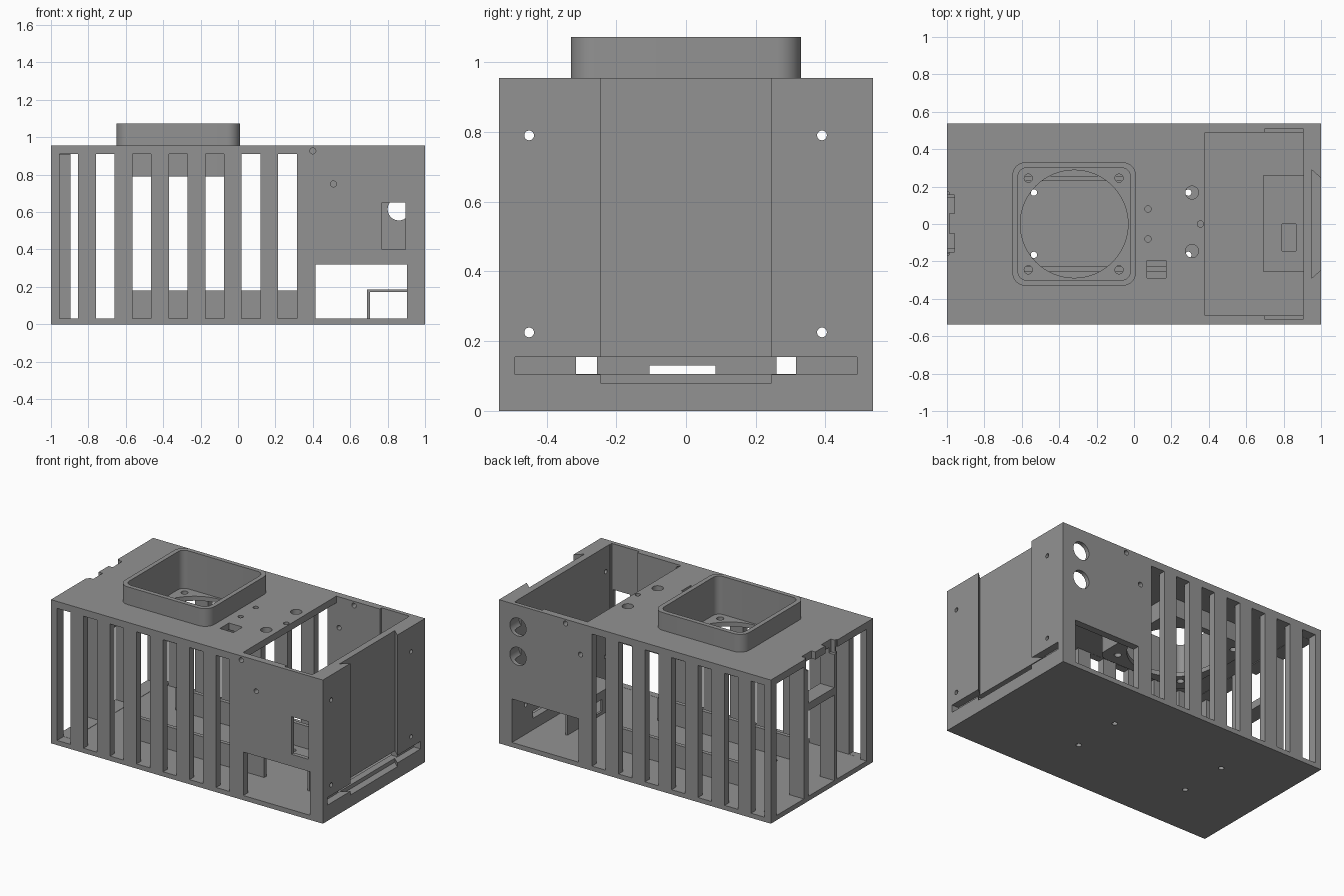
import bpy, bmesh, math
from mathutils import Matrix, Vector

if "Cube" in bpy.data.objects:
    bpy.data.objects.remove(bpy.data.objects["Cube"])

grey = bpy.data.materials.new("plain_grey")
grey.diffuse_color = (0.29, 0.29, 0.29, 1)
grey.use_nodes = True
grey.node_tree.nodes["Principled BSDF"].inputs["Base Color"].default_value = grey.diffuse_color


def finish(name, bm):
    bmesh.ops.recalc_face_normals(bm, faces=bm.faces)
    me = bpy.data.meshes.new(name)
    bm.to_mesh(me)
    bm.free()
    me.materials.append(grey)
    ob = bpy.data.objects.new(name, me)
    bpy.context.collection.objects.link(ob)
    return ob


def prism(name, pts, z0, z1):
    """Extrude a flat outline upward from z0 to z1."""
    bm = bmesh.new()
    f = bm.faces.new([bm.verts.new((x, y, z0)) for x, y in pts])
    r = bmesh.ops.extrude_face_region(bm, geom=[f])
    bmesh.ops.translate(bm, vec=(0, 0, z1 - z0),
                        verts=[v for v in r["geom"] if isinstance(v, bmesh.types.BMVert)])
    return finish(name, bm)


def box(name, x0, x1, y0, y1, z0, z1):
    return prism(name, [(x0, y0), (x1, y0), (x1, y1), (x0, y1)], z0, z1)


def rod(c, r, axis, length, n=24):
    bm = bmesh.new()
    rot = Vector((0, 0, 1)).rotation_difference(Vector(axis)).to_matrix().to_4x4()
    bmesh.ops.create_cone(bm, cap_ends=True, segments=n, radius1=r, radius2=r,
                          depth=length, matrix=Matrix.Translation(c) @ rot)
    return finish("hole_cutter", bm)


def rounded(x0, x1, y0, y1, r, n=8):
    pts = []
    for k, (cx, cy) in enumerate([(x1 - r, y1 - r), (x0 + r, y1 - r),
                                  (x0 + r, y0 + r), (x1 - r, y0 + r)]):
        for i in range(n + 1):
            a = math.pi / 2 * (k + i / n)
            pts.append((cx + r * math.cos(a), cy + r * math.sin(a)))
    return pts


def cut(ob, cutters):
    """Subtract all cutters, bake the result and remove the cutters."""
    for c in cutters:
        m = ob.modifiers.new("cut", 'BOOLEAN')
        m.operation, m.solver, m.object = 'DIFFERENCE', 'EXACT', c
        c.hide_render = True
    dg = bpy.context.evaluated_depsgraph_get()
    me = bpy.data.meshes.new_from_object(ob.evaluated_get(dg))
    ob.modifiers.clear()
    ob.data = me
    for c in cutters:
        bpy.data.objects.remove(c)


def cb(*a):
    return box("box_cutter", *a)


W, H, IN = 0.537, 0.955, 0.49      # half depth, height, inner half depth
X, Y, Z = (1, 0, 0), (0, 1, 0), (0, 0, 1)

# Case: hollow body with an open-topped bay at the right end
case = box("case", -1, 1, -W, W, 0, H)
cuts = [cb(-0.895, 0.905, -IN, IN, 0.03, 0.91),
        cb(0.38, 0.905, -IN, IN, 0.5, 1.2),
        cb(0.70, 0.903, -0.51, 0.51, 0.35, 1.2)]

# Vent slots and cable openings in both long sides
for y0, y1 in ((-0.6, -0.47), (0.47, 0.6)):
    for i in range(7):
        x = -0.955 + 0.195 * i
        cuts.append(cb(x, x + 0.10, y0, y1, 0.031, 0.909))
    cuts.append(cb(0.415, 0.904, y0, y1, 0.031, 0.32))

# Front switch window, rear sockets, small side holes
cuts.append(cb(0.77, 0.895, -0.6, -0.45, 0.40, 0.65))
cuts += [rod((0.86, 0.52, z), 0.06, Y, 0.16, 32) for z in (0.615, 0.81)]
cuts += [rod((x, y, z), 0.016, Y, 0.16) for x, y, z in
         ((0.40, -0.52, 0.927), (0.51, -0.52, 0.75), (0.51, 0.52, 0.927), (0.40, 0.52, 0.75))]

# Left end openings and top edge notches
cuts += [cb(-1.1, -0.85, 0.19, 0.48, 0.032, 0.908),
         cb(-1.1, -0.85, -0.47, -0.16, 0.032, 0.908),
         cb(-1.1, -0.85, -0.13, 0.14, 0.65, 0.905),
         cb(-1.1, -0.85, -0.13, 0.14, 0.032, 0.60),
         cb(-1.1, -0.99, -0.165, 0.17, 0.88, 1.1),
         cb(-1.1, -0.96, 0.055, 0.155, 0.87, 1.1),
         cb(-1.1, -0.96, -0.15, -0.05, 0.87, 1.1)]

# Right end: dovetail panel groove, cable slot, screw holes
cuts.append(prism("groove_cutter", [(0.95, -0.29), (1.0, -0.245), (1.1, -0.245),
                                    (1.1, 0.245), (1.0, 0.245), (0.95, 0.29)], 0.08, 1.2))
cuts += [cb(0.951, 1.1, -0.49, 0.49, 0.105, 0.155),
         cb(0.85, 1.05, -0.315, 0.315, 0.106, 0.154)]
cuts += [rod((0.95, y, z), 0.014, X, 0.3) for y in (-0.45, 0.39) for z in (0.225, 0.79)]

# Roof holes, small roof window and floor mounting holes
cuts += [rod((x, y, 0.94), r, Z, 0.2) for x, y, r in
         ((0.31, 0.168, 0.035), (0.31, -0.145, 0.035), (0.075, 0.08, 0.017),
          (0.075, -0.08, 0.017), (0.355, 0, 0.017))]
cuts.append(cb(0.07, 0.17, -0.29, -0.195, 0.85, 1.1))
cuts += [rod((x, y, 0), 0.017, Z, 0.2) for x in (-0.535, 0.29) for y in (-0.165, 0.168)]
cuts.append(prism("duct_cutter", rounded(-0.63, -0.01, -0.31, 0.31, 0.05), 0.85, 1.2))
cut(case, cuts)

# Fan duct: raised collar with a sunken seat, round outlet and screw holes
duct = prism("fan_duct", rounded(-0.65, 0.01, -0.33, 0.33, 0.07), 0.79, 1.073)
cut(duct, [prism("seat_cutter", rounded(-0.62, -0.02, -0.30, 0.30, 0.045), 0.82, 1.2),
           rod((-0.32, 0, 0.8), 0.288, Z, 0.2, 64)] +
    [rod((x, y, 0.8), 0.022, Z, 0.2) for x in (-0.565, -0.08) for y in (-0.245, 0.245)])

# Board rails on the floor
for nm, y in (("front_rail", -0.253), ("back_rail", 0.23)):
    box(nm, -0.62, 0.37, y, y + 0.026, 0.028, 0.18)

# Connector bracket in the bay: upright with window, thin shelf with cutout
upright = box("bracket_upright", 0.69, 0.705, -0.255, 0.26, 0.028, 0.18)
cut(upright, [cb(0.6, 0.8, -0.105, 0.085, 0.05, 0.13)])
shelf = box("bracket_shelf", 0.69, 0.91, -0.255, 0.26, 0.173, 0.185)
cut(shelf, [cb(0.79, 0.865, -0.145, 0.0, 0.1, 0.3)])

for ob in bpy.data.objects:
    ob.select_set(True)
bpy.context.view_layer.objects.active = case
bpy.ops.object.shade_smooth_by_angle(angle=math.radians(30))
